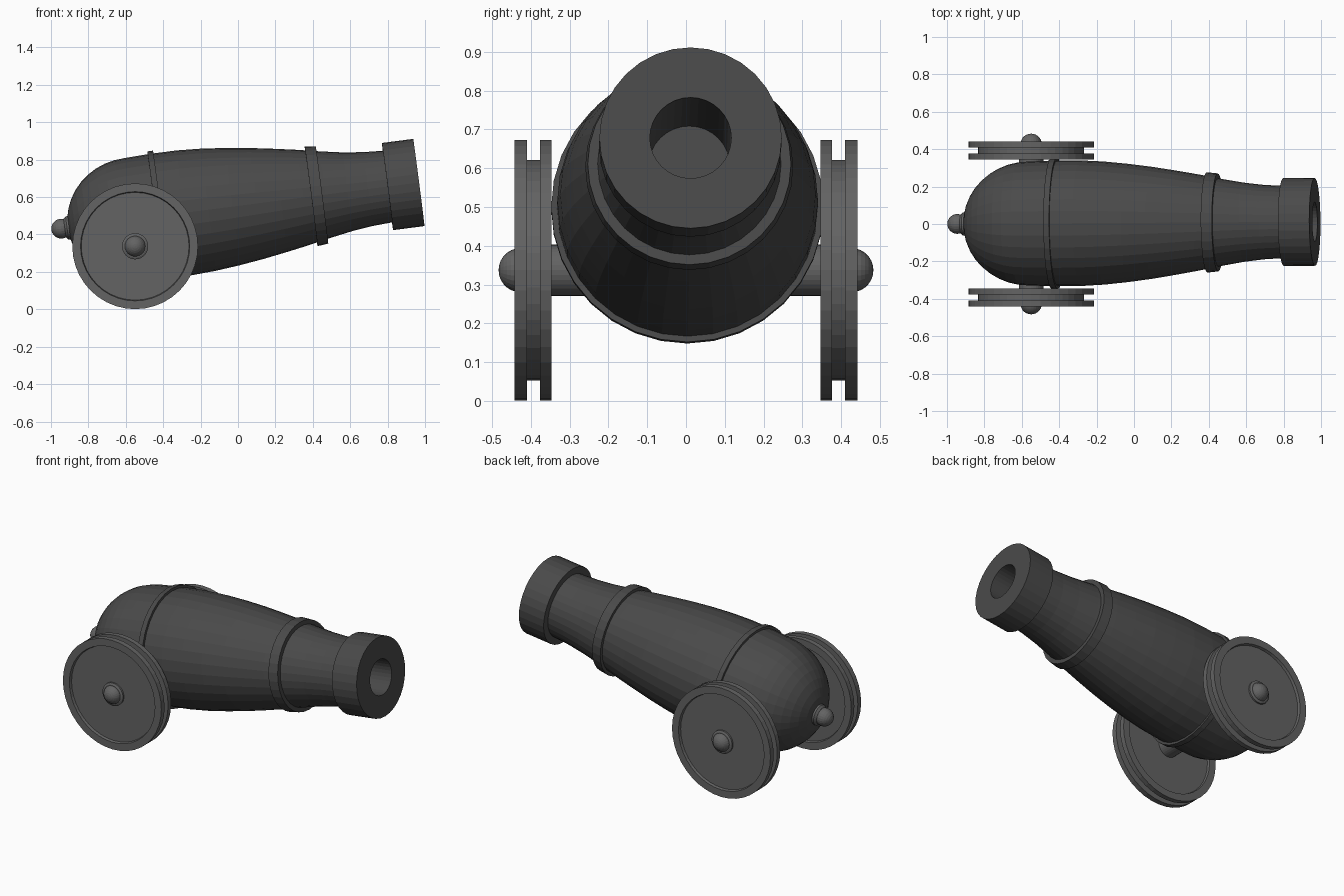
import bpy, bmesh, math
from mathutils import Matrix, Vector

if "Cube" in bpy.data.objects:
    bpy.data.objects.remove(bpy.data.objects["Cube"])


def material(name, value):
    m = bpy.data.materials.new(name)
    m.diffuse_color = (value, value, value, 1)
    m.use_nodes = True
    m.node_tree.nodes["Principled BSDF"].inputs["Base Color"].default_value = m.diffuse_color
    return m


IRON = material("dark iron", 0.068)
STEEL = material("wheel grey", 0.125)


def lathe(name, profile, mat, matrix, segs=32):
    """Spin (distance along axis, radius) points around local X; zero radius closes a pole."""
    bm = bmesh.new()
    rings = []
    for s, r in profile:
        if r == 0:
            rings.append([bm.verts.new((s, 0, 0))])
        else:
            rings.append([bm.verts.new((s, r * math.cos(2 * math.pi * i / segs),
                                        r * math.sin(2 * math.pi * i / segs)))
                          for i in range(segs)])
    for a, b in zip(rings, rings[1:]):
        for i in range(segs):
            j = (i + 1) % segs
            quad = [a[i % len(a)], a[j % len(a)], b[j % len(b)], b[i % len(b)]]
            bm.faces.new(list(dict.fromkeys(quad)))
    bm.transform(matrix)
    bmesh.ops.recalc_face_normals(bm, faces=bm.faces)
    me = bpy.data.meshes.new(name)
    bm.to_mesh(me)
    bm.free()
    me.materials.append(mat)
    ob = bpy.data.objects.new(name, me)
    bpy.context.collection.objects.link(ob)
    return ob


def arc(center, length, radius, a0, a1, n):
    """Elliptic arc profile, angles in degrees measured from the +axis pole."""
    pts = []
    for i in range(n + 1):
        a = math.radians(a0 + (a1 - a0) * i / n)
        r = radius * math.sin(a)
        pts.append((center + length * math.cos(a), r if r > 1e-6 else 0))
    return pts


# Barrel frame: tilted up, very slightly off centre
TILT = math.radians(7.36)
barrel = (Matrix.Translation((0, 0.006, 0.553))
          @ Matrix.Rotation(0.006, 4, 'Z') @ Matrix.Rotation(-TILT, 4, 'Y'))

# Barrel: domed breech, tapered body, muzzle band and open bore
profile = arc(-0.57, 0.348, 0.331, 180, 90, 10)
profile += [(-0.43, 0.336), (-0.29, 0.336), (-0.16, 0.329), (-0.03, 0.316),
            (0.10, 0.299), (0.23, 0.278), (0.35, 0.257), (0.47, 0.233),
            (0.59, 0.212), (0.70, 0.199), (0.806, 0.193),
            (0.806, 0.235), (0.975, 0.235), (0.975, 0.105), (0.40, 0.105), (0.40, 0)]
lathe("barrel", profile, IRON, barrel)

# Reinforcing rings
lathe("rear_ring", [(-0.444, 0.32), (-0.444, 0.351), (-0.413, 0.351), (-0.413, 0.32)],
      IRON, barrel)
lathe("front_ring", [(0.394, 0.23), (0.394, 0.268), (0.453, 0.262), (0.453, 0.22)],
      IRON, barrel)

# Knob at the breech
lathe("breech_collar", [(-0.86, 0.065), (-0.922, 0.062), (-0.934, 0.05), (-0.934, 0)],
      STEEL, barrel)
lathe("breech_knob", arc(-0.953, 0.053, 0.053, 180, 0, 12), STEEL, barrel, 24)

# Wheels: two rims around a grooved, dished disc, with hub collar and ball
wheel_profile = [(0.36, 0), (0.36, 0.288), (0.346, 0.292), (0.346, 0.336),
                 (0.376, 0.336), (0.376, 0.284), (0.410, 0.284), (0.410, 0.336),
                 (0.442, 0.336), (0.442, 0.292), (0.426, 0.288), (0.426, 0)]
for side, label in ((1, "left"), (-1, "right")):
    frame = (Matrix.Translation((-0.55, 0, 0.337))
             @ Matrix.Rotation(side * math.pi / 2, 4, 'Z'))
    lathe(label + "_wheel", wheel_profile, STEEL, frame, 40)
    lathe(label + "_hub_collar", [(0.42, 0.07), (0.436, 0.07), (0.441, 0.06), (0.441, 0)],
          STEEL, frame)
    lathe(label + "_hub_cap", arc(0.426, 0.057, 0.057, 90, 0, 7), STEEL, frame, 24)

# Axle through the breech
lathe("axle", [(-0.365, 0), (-0.365, 0.066), (0.365, 0.066), (0.365, 0)], STEEL,
      Matrix.Translation((-0.55, 0, 0.337)) @ Matrix.Rotation(math.pi / 2, 4, 'Z'))
